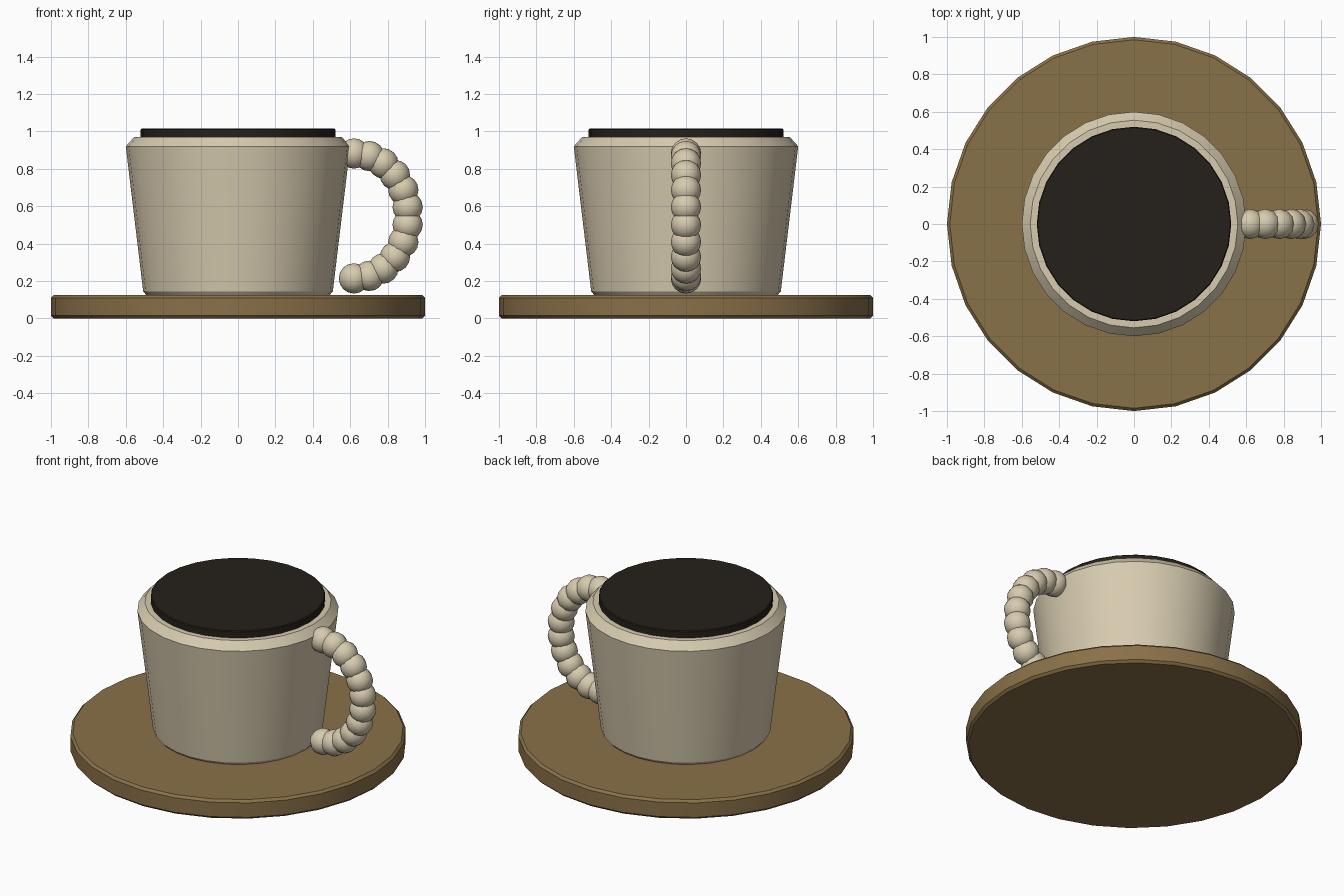
import bpy, math

if "Cube" in bpy.data.objects:
    bpy.data.objects.remove(bpy.data.objects["Cube"])

SIDES = 28


def material(name, color):
    m = bpy.data.materials.new(name)
    m.diffuse_color = (*color, 1)
    m.use_nodes = True
    m.node_tree.nodes["Principled BSDF"].inputs["Base Color"].default_value = m.diffuse_color
    return m


def smooth(obj, angle):
    bpy.ops.object.select_all(action='DESELECT')
    obj.select_set(True)
    bpy.context.view_layer.objects.active = obj
    bpy.ops.object.shade_smooth_by_angle(angle=math.radians(angle))


def lathe(name, profile, mat):
    """Closed solid turned from (radius, height) points, bottom to top."""
    verts = [(r * math.cos(2 * math.pi * i / SIDES), r * math.sin(2 * math.pi * i / SIDES), z)
             for r, z in profile for i in range(SIDES)]
    faces = [(k * SIDES + i, k * SIDES + (i + 1) % SIDES,
              (k + 1) * SIDES + (i + 1) % SIDES, (k + 1) * SIDES + i)
             for k in range(len(profile) - 1) for i in range(SIDES)]
    faces.append(tuple(reversed(range(SIDES))))
    faces.append(tuple(range(len(verts) - SIDES, len(verts))))
    mesh = bpy.data.meshes.new(name)
    mesh.from_pydata(verts, [], faces)
    mesh.materials.append(mat)
    obj = bpy.data.objects.new(name, mesh)
    bpy.context.collection.objects.link(obj)
    smooth(obj, 30)
    return obj


wood = material("saucer_brown", (0.25, 0.165, 0.065))
ceramic = material("cream_ceramic", (0.68, 0.6, 0.43))
coffee = material("coffee_dark", (0.018, 0.014, 0.01))

# Saucer, cup body and drink surface
lathe("saucer", [(0.985, 0), (1, 0.015), (1, 0.11), (0.985, 0.125)], wood)
lathe("cup", [(0.49, 0.125), (0.507, 0.145), (0.6, 0.92), (0.555, 0.97)], ceramic)
lathe("coffee", [(0.515, 0.965), (0.52, 0.97), (0.52, 1.01), (0.515, 1.015)], coffee)

# Handle: a half ellipse of overlapping beads
BEADS = 12
for i in range(BEADS):
    a = -math.pi / 2 + math.pi * i / (BEADS - 1)
    bpy.ops.mesh.primitive_uv_sphere_add(
        segments=12, ring_count=8, radius=0.081,
        location=(0.62 + 0.29 * math.cos(a), 0, 0.548 + 0.334 * math.sin(a)))
    bead = bpy.context.object
    bead.name = f"handle_bead_{i + 1}"
    bead.data.materials.append(ceramic)
    smooth(bead, 60)
